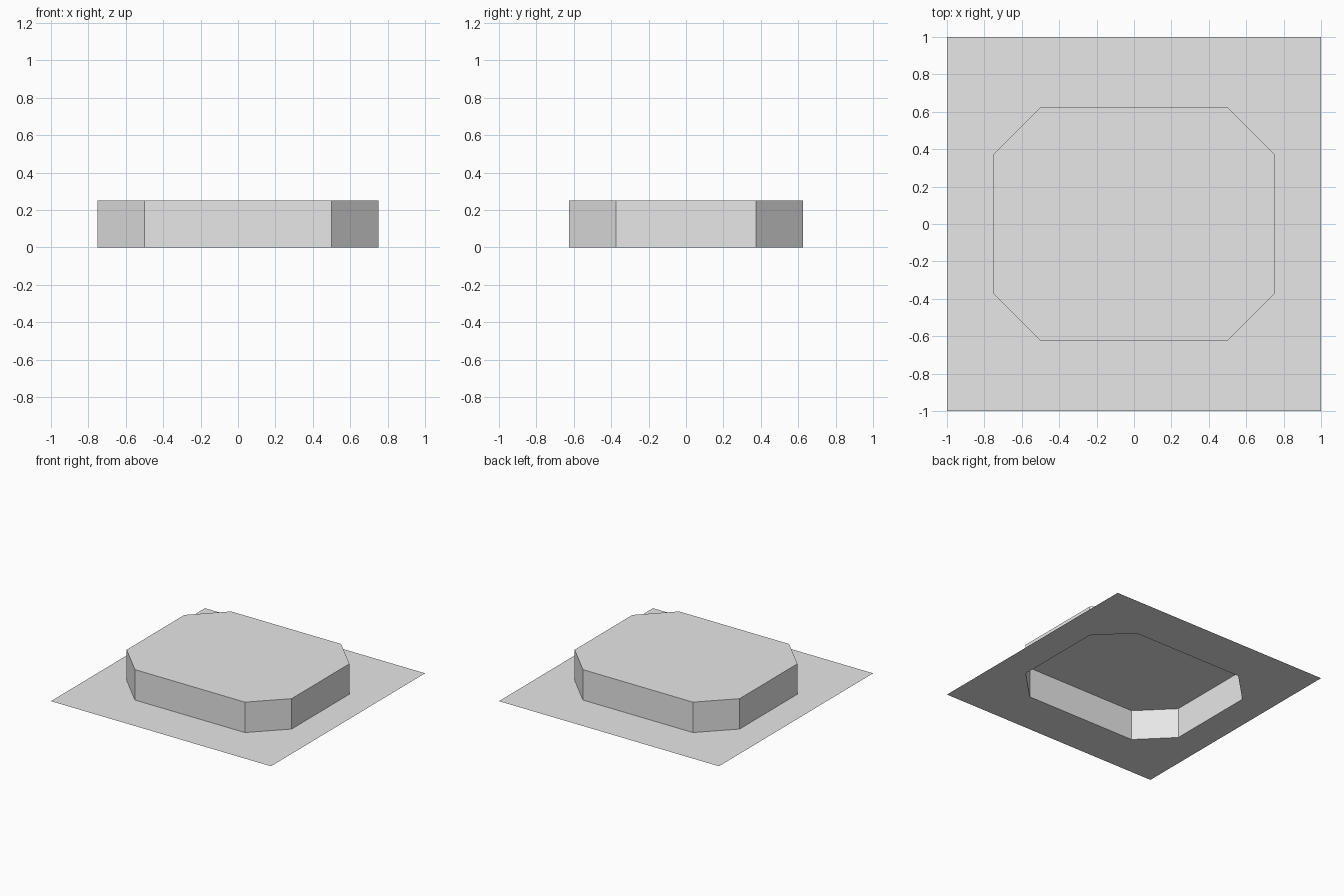
import bpy
import bmesh

cube = bpy.data.objects.get("Cube")
if cube:
    bpy.data.objects.remove(cube, do_unlink=True)

HALF_X, HALF_Y, CHAMFER, HEIGHT = 0.75, 0.625, 0.25, 0.25
QUADRANTS = [(1, 1), (-1, 1), (-1, -1), (1, -1)]  # counter-clockwise

grey = bpy.data.materials.new("plain_grey")
grey.use_nodes = True
colour = (0.8, 0.8, 0.8, 1)
grey.diffuse_color = colour
grey.node_tree.nodes["Principled BSDF"].inputs["Base Color"].default_value = colour


def chamfered_outline(z):
    """Two points per quadrant, counter-clockwise seen from above."""
    points = []
    for sx, sy in QUADRANTS:
        pair = [(sx * HALF_X, sy * (HALF_Y - CHAMFER), z),
                (sx * (HALF_X - CHAMFER), sy * HALF_Y, z)]
        points += pair if sx * sy > 0 else pair[::-1]
    return points


def finish(name, bm):
    mesh = bpy.data.meshes.new(name)
    bm.to_mesh(mesh)
    bm.free()
    mesh.materials.append(grey)
    obj = bpy.data.objects.new(name, mesh)
    bpy.context.collection.objects.link(obj)


# Raised block: walls and a top, open underneath
bm = bmesh.new()
low = [bm.verts.new(p) for p in chamfered_outline(0)]
high = [bm.verts.new(p) for p in chamfered_outline(HEIGHT)]
bm.faces.new(high)
for i in range(len(low)):
    j = (i + 1) % len(low)
    bm.faces.new((low[i], low[j], high[j], high[i]))
finish("raised_block", bm)

# Base sheet: a thin square surface with an opening under the block
bm = bmesh.new()
rim = [bm.verts.new(p) for p in chamfered_outline(0)]
corners = [bm.verts.new((sx, sy, 0)) for sx, sy in QUADRANTS]
for i, corner in enumerate(corners):
    start, end = rim[2 * i], rim[2 * i + 1]
    bm.faces.new((start, corner, end))
    bm.faces.new((end, corner, corners[(i + 1) % 4], rim[(2 * i + 2) % 8]))
finish("base_sheet", bm)
